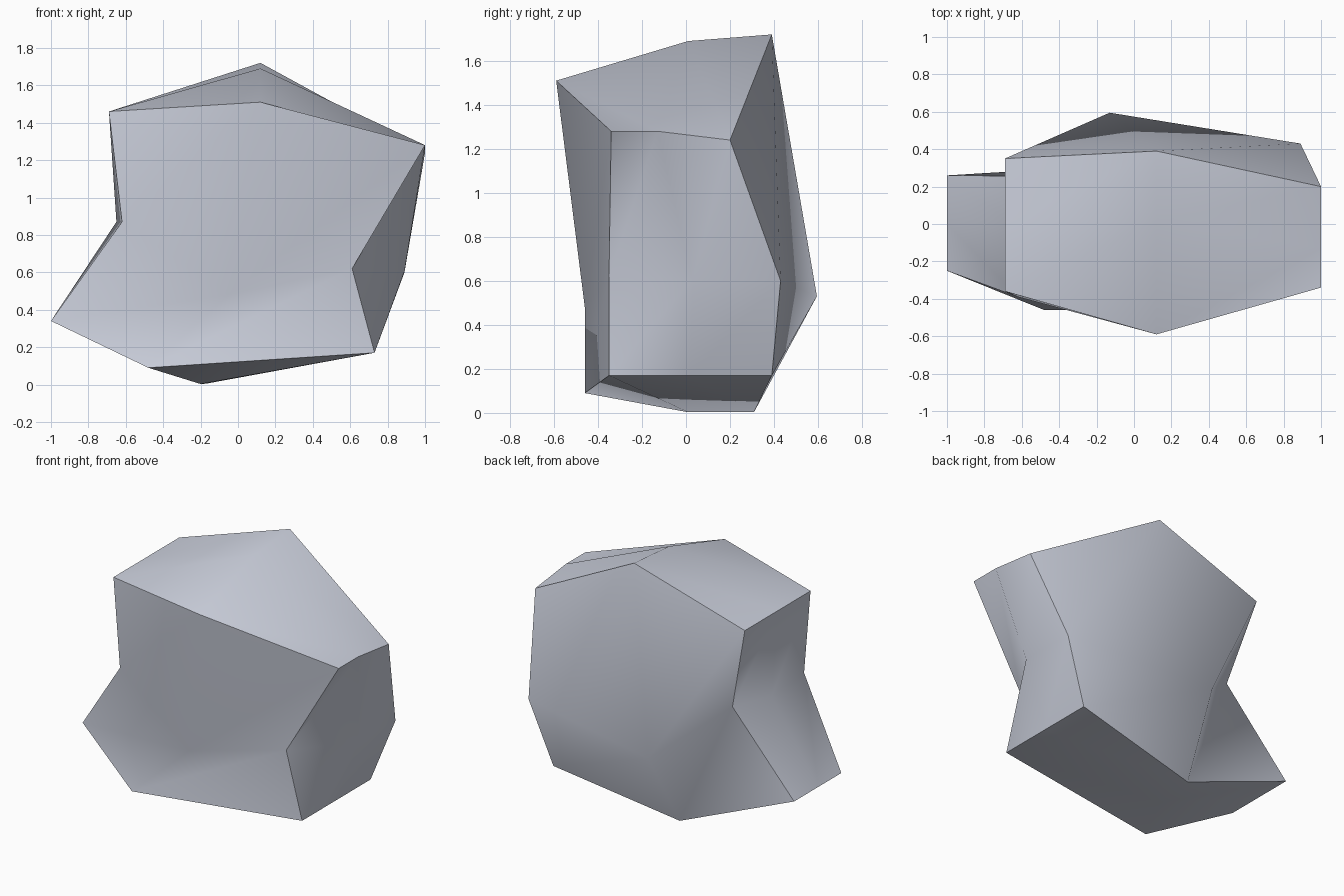
import bpy, bmesh

if "Cube" in bpy.data.objects:
    bpy.data.objects.remove(bpy.data.objects["Cube"])

# Stone: a cube cut once per side (3 x 3 x 3 lattice), each lattice point pushed into place.
# One table per front-to-back slice, rows bottom to top, each row left to right.
FRONT = [[(-1, -.25, .34), (-.48, -.46, .09), (.73, -.35, .17)],
         [(-.62, -.39, .87), (-.05, -.46, .48), (.61, -.35, .62)],
         [(-.69, -.36, 1.46), (.12, -.59, 1.51), (1, -.34, 1.28)]]
MIDDLE = [[(-1, 0, .34), (-.2, .01, .003), (.73, .02, .17)],
          [(-.65, 0, .87), None, (.89, .03, .605)],
          [(-.69, 0, 1.46), (.12, .01, 1.69), (1, -.13, 1.28)]]
BACK = [[(-1, .26, .34), (-.17, .31, .005), (.73, .39, .17)],
        [(-.53, .255, .86), (-.13, .595, .53), (.89, .43, .6)],
        [(-.69, .35, 1.46), (.12, .39, 1.72), (1, .2, 1.24)]]
SLICES = [FRONT, MIDDLE, BACK]

bm = bmesh.new()
bmesh.ops.create_cube(bm, size=2)
bmesh.ops.subdivide_edges(bm, edges=bm.edges[:], cuts=1, use_grid_fill=True)
bm.normal_update()

# Split every quad along its rising diagonal, as seen from outside
for f in bm.faces[:]:
    n = f.normal.copy()
    sign = n.x - n.y + n.z
    u = 1 if abs(n.x) > .5 else 0
    w = 1 if abs(n.z) > .5 else 2
    order = sorted(f.verts, key=lambda v: sign * v.co[u] - v.co[w])
    bmesh.utils.face_split(f, order[1], order[2])
bm.normal_update()

# Smooth within each cube side, sharp along the twelve cube edges
for e in bm.edges:
    a, b = (f.normal for f in e.link_faces)
    e.smooth = a.dot(b) > 0.5
for f in bm.faces:
    f.smooth = True

# Push the lattice points out to the stone's shape
for v in bm.verts:
    i, j, k = (round(c) + 1 for c in v.co)
    v.co = SLICES[j][k][i]

mesh = bpy.data.meshes.new("stone")
bm.to_mesh(mesh)
bm.free()

stone_grey = bpy.data.materials.new("stone grey")
stone_grey.diffuse_color = (0.61, 0.64, 0.73, 1)
stone_grey.use_nodes = True
stone_grey.node_tree.nodes["Principled BSDF"].inputs["Base Color"].default_value = stone_grey.diffuse_color
mesh.materials.append(stone_grey)

stone = bpy.data.objects.new("stone", mesh)
bpy.context.collection.objects.link(stone)
